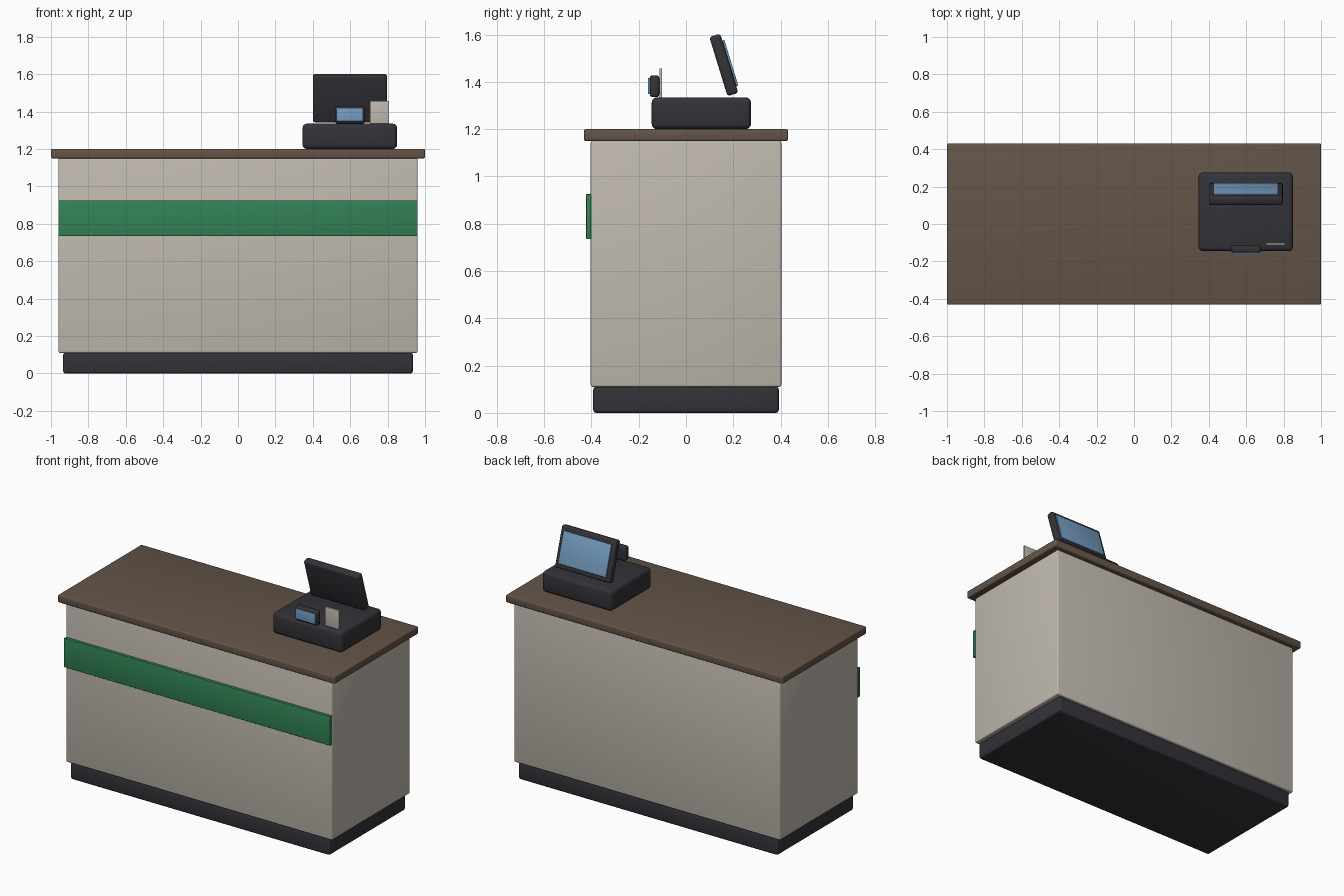
import bpy
import bmesh
import math
from mathutils import Matrix, Vector

cube = bpy.data.objects.get("Cube")
if cube:
    bpy.data.objects.remove(cube, do_unlink=True)


def make_material(name, rgb):
    mat = bpy.data.materials.new(name)
    mat.use_nodes = True
    mat.diffuse_color = (*rgb, 1)
    bsdf = next(n for n in mat.node_tree.nodes if n.type == 'BSDF_PRINCIPLED')
    bsdf.inputs["Base Color"].default_value = (*rgb, 1)
    bsdf.inputs["Roughness"].default_value = 0.6
    return mat


beige = make_material("warm_beige", (0.53, 0.49, 0.43))
brown = make_material("dark_wood_brown", (0.127, 0.09, 0.065))
green = make_material("band_green", (0.032, 0.225, 0.092))
dark = make_material("charcoal", (0.033, 0.032, 0.04))
blue = make_material("screen_blue", (0.18, 0.34, 0.54))


def box(name, size, center, mat, bevel=0.0, tilt=0.0):
    """Box with rounded edges, tilted about its own x axis."""
    bm = bmesh.new()
    bmesh.ops.create_cube(bm, size=1, matrix=Matrix.Diagonal((*size, 1)))
    if bevel:
        bmesh.ops.bevel(bm, geom=bm.edges[:], offset=bevel, segments=3,
                        profile=0.5, affect='EDGES', clamp_overlap=True)
    mesh = bpy.data.meshes.new(name)
    bm.to_mesh(mesh)
    bm.free()
    mesh.materials.append(mat)
    obj = bpy.data.objects.new(name, mesh)
    obj.location = center
    obj.rotation_euler.x = tilt
    bpy.context.collection.objects.link(obj)
    if bevel:
        bpy.ops.object.select_all(action='DESELECT')
        obj.select_set(True)
        bpy.context.view_layer.objects.active = obj
        bpy.ops.object.shade_smooth_by_angle(angle=math.radians(35))
    return obj


# Counter
box("plinth", (1.87, 0.785, 0.11), (0, 0, 0.055), dark, 0.012)
box("counter_body", (1.92, 0.806, 1.04), (0, 0, 0.63), beige, 0.008)
box("front_band", (1.92, 0.02, 0.19), (0, -0.412, 0.83), green, 0.002)
box("countertop", (2.0, 0.863, 0.05), (0, 0, 1.175), brown, 0.008)

# Register base
REG_X = 0.598
box("register_base", (0.505, 0.42, 0.135), (REG_X, 0.065, 1.2675), dark, 0.022)

# Operator screen, leaning towards the front and facing the back
tilt = math.radians(17)
screen_center = Vector((REG_X, 0.16, 1.472))
outward = Vector((0, math.cos(tilt), math.sin(tilt)))
box("operator_screen", (0.396, 0.048, 0.262), screen_center, dark, 0.012, tilt)
box("operator_screen_glass", (0.346, 0.009, 0.202),
    screen_center + outward * 0.0285, blue, 0.002, tilt)

# Customer display on the front edge
box("customer_display", (0.16, 0.04, 0.092), (REG_X, -0.133, 1.382), dark, 0.011)
box("customer_display_glass", (0.143, 0.009, 0.068), (REG_X, -0.1565, 1.382), blue, 0.002)

# Receipt standing on the register
box("receipt", (0.103, 0.012, 0.125), (0.757, -0.107, 1.395), beige, 0.002)
